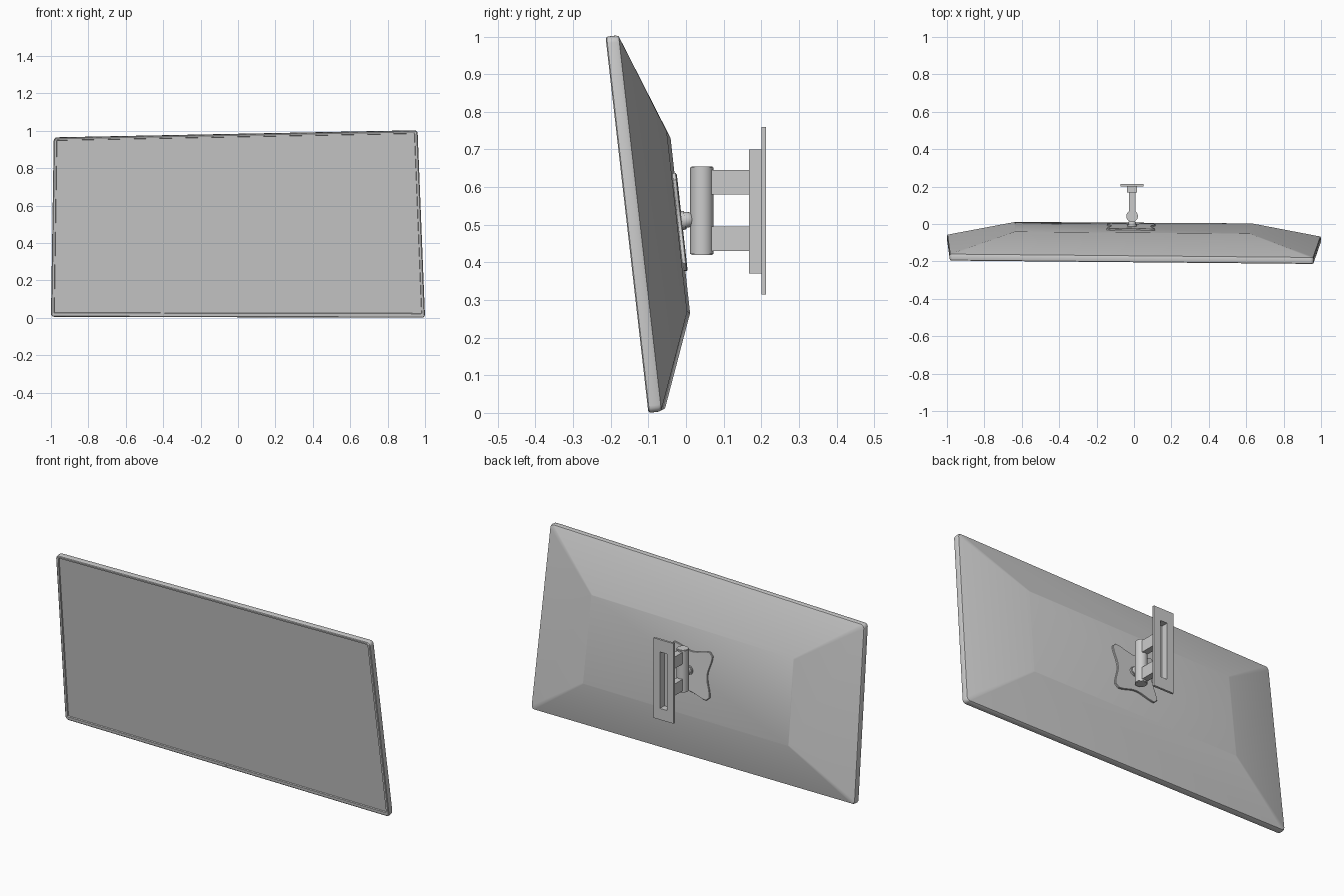
import bpy, bmesh, math
from mathutils import Vector, Matrix

cube = bpy.data.objects.get("Cube")
if cube:
    bpy.data.objects.remove(cube, do_unlink=True)

grey = bpy.data.materials.new("plain_grey")
grey.use_nodes = True
COLOUR = (0.6, 0.6, 0.6, 1)
grey.diffuse_color = COLOUR
grey.node_tree.nodes["Principled BSDF"].inputs["Base Color"].default_value = COLOUR

# Front corners of the slightly skewed, tilted panel
BL, BR = Vector((-1, -0.09, 0.005)), Vector((1, -0.10, 0))
TL, TR = Vector((-0.985, -0.196, 0.962)), Vector((0.96, -0.214, 1.0))
BACK = Vector((0, 0.993, 0.115))


def panel(u, v, d):
    """Point on the panel: u in -1..1 across, v in 0..1 up, d depth behind the front."""
    s = (u + 1) / 2
    return BL.lerp(BR, s).lerp(TL.lerp(TR, s), v) + BACK * d


def finish(name, bm, smooth=True):
    bmesh.ops.recalc_face_normals(bm, faces=bm.faces)
    mesh = bpy.data.meshes.new(name)
    bm.to_mesh(mesh)
    bm.free()
    mesh.materials.append(grey)
    obj = bpy.data.objects.new(name, mesh)
    bpy.context.collection.objects.link(obj)
    if smooth:
        bpy.ops.object.select_all(action='DESELECT')
        obj.select_set(True)
        bpy.context.view_layer.objects.active = obj
        bpy.ops.object.shade_smooth_by_angle(angle=math.radians(32))
    return obj


def loft(name, rings, smooth=True):
    """Bridge rings of equal length and cap both ends."""
    bm = bmesh.new()
    loops = [[bm.verts.new(p) for p in ring] for ring in rings]
    for a, b in zip(loops, loops[1:]):
        for i in range(len(a)):
            j = (i + 1) % len(a)
            bm.faces.new((a[i], a[j], b[j], b[i]))
    bm.faces.new(loops[0])
    bm.faces.new(loops[-1])
    return finish(name, bm, smooth)


def rounded(x0, x1, z0, z1, r, d, steps=4):
    """Rounded rectangle laid on the panel at depth d."""
    ring = []
    corners = [(x1 - r, z1 - r), (x0 + r, z1 - r), (x0 + r, z0 + r), (x1 - r, z0 + r)]
    for k, (cx, cz) in enumerate(corners):
        for i in range(steps + 1):
            a = math.pi / 2 * (k + i / steps)
            ring.append(panel(cx + r * math.cos(a), cz + r * math.sin(a), d))
    return ring


def rect(hx, z0, z1, y, cx=-0.01):
    return [(cx - hx, y, z0), (cx + hx, y, z0), (cx + hx, y, z1), (cx - hx, y, z1)]


def cylinder(name, centre, r, depth, axis=(0, 0, 1), bevel=0.003):
    bm = bmesh.new()
    turn = Vector((0, 0, 1)).rotation_difference(Vector(axis)).to_matrix().to_4x4()
    bmesh.ops.create_cone(bm, cap_ends=True, segments=32, radius1=r, radius2=r,
                          depth=depth, matrix=Matrix.Translation(centre) @ turn)
    rims = [e for e in bm.edges if any(len(f.verts) > 4 for f in e.link_faces)]
    bmesh.ops.bevel(bm, geom=rims, offset=bevel, segments=2, affect='EDGES')
    return finish(name, bm)


# Screen housing: recessed screen, bezel, rounded rim and tapered back
loft("screen_housing", [
    rounded(-0.982, 0.982, 0.024, 0.985, 0.004, 0.006),
    rounded(-0.984, 0.984, 0.022, 0.987, 0.004, 0.0),
    rounded(-0.995, 0.995, 0.005, 0.995, 0.015, 0.0),
    rounded(-0.999, 0.999, 0.001, 0.999, 0.018, 0.003),
    rounded(-1, 1, 0, 1, 0.018, 0.008),
    rounded(-1, 1, 0, 1, 0.018, 0.028),
    rounded(-0.997, 0.997, 0.003, 0.997, 0.018, 0.035),
    rounded(-0.64, 0.64, 0.255, 0.737, 0.006, 0.131),
])

# Small indicator on the lower bezel
loft("indicator", [rounded(-0.016, -0.004, 0.009, 0.017, 0.003, d) for d in (0.002, -0.002)])

# Bracket plate with scooped sides
def scooped(d, grow=1.0):
    ring = []
    for k in range(4):
        turn = Matrix.Rotation(k * math.pi / 2, 2)
        for i in range(13):
            t = (i / 6 - 1) * 0.86
            dip = 0.024 * math.cos(t / 0.86 * math.pi / 2) ** 2
            p = turn @ Vector((0.132 - dip, 0.132 * t)) * grow
            ring.append(panel(p.x - 0.01, p.y + 0.5, d))
    return ring


loft("bracket_plate", [scooped(0.129), scooped(0.138), scooped(0.140, 0.985)])

# Ball joint between bracket and post
cylinder("joint_collar", (-0.01, -0.012, 0.511), 0.025, 0.024, BACK)
bm = bmesh.new()
bmesh.ops.create_uvsphere(bm, u_segments=24, v_segments=16, radius=0.021,
                          matrix=Matrix.Translation((-0.01, 0.002, 0.513)))
finish("joint_ball", bm)

# Upright post and the two arms
cylinder("post", (-0.01, 0.042, 0.537), 0.031, 0.235)
for name, z in (("lower_arm", 0.43), ("upper_arm", 0.58)):
    loft(name, [rect(0.017, z, z + 0.065, y) for y in (0.05, 0.172)], False)

# Wall plate with its slot opening into a hollow channel
loft("wall_plate", [
    rect(0.021, 0.378, 0.692, 0.175),
    rect(0.021, 0.378, 0.692, 0.213),
    rect(0.062, 0.315, 0.76, 0.213),
    rect(0.062, 0.315, 0.76, 0.201),
    rect(0.027, 0.37, 0.70, 0.201),
    rect(0.027, 0.37, 0.70, 0.168),
], False)
